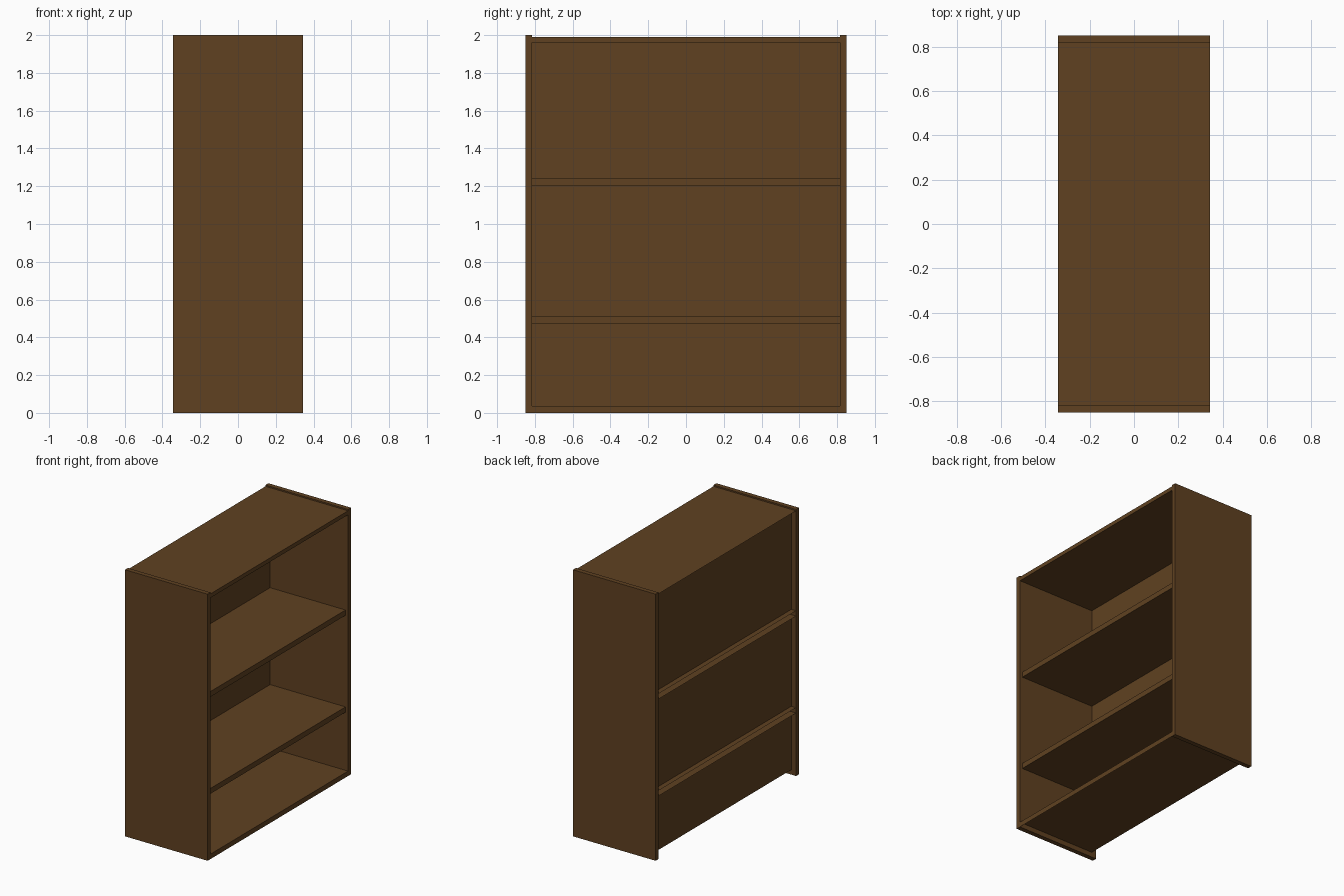
import bpy
import bmesh

if "Cube" in bpy.data.objects:
    bpy.data.objects.remove(bpy.data.objects["Cube"])

# Overall sizes: the open side of the bookcase faces +x
X_BACK, X_FRONT = -0.343, 0.343      # side panel depth
X_PANEL = -0.304                     # recessed back panel
X_SHELF = 0.322                      # shelf fronts sit slightly inside
Y_OUT, Y_IN = 0.85, 0.815

wood = bpy.data.materials.new("brown_wood")
wood.diffuse_color = (0.115, 0.053, 0.0150, 1.0)
wood.use_nodes = True
wood.node_tree.nodes["Principled BSDF"].inputs["Base Color"].default_value = wood.diffuse_color


def board(name, x, y, z, open_sides=()):
    """Box between ranges; open_sides lists (axis, sign) faces left out."""
    bm = bmesh.new()
    bmesh.ops.create_cube(bm, size=1.0)
    bm.normal_update()
    drop = [f for f in bm.faces
            if any(f.normal[a] * s > 0.9 for a, s in open_sides)]
    bmesh.ops.delete(bm, geom=drop, context='FACES')
    for v in bm.verts:
        for axis, (lo, hi) in enumerate((x, y, z)):
            v.co[axis] = hi if v.co[axis] > 0 else lo
    mesh = bpy.data.meshes.new(name)
    bm.to_mesh(mesh)
    bm.free()
    mesh.materials.append(wood)
    ob = bpy.data.objects.new(name, mesh)
    bpy.context.collection.objects.link(ob)
    return ob


inner = (-Y_IN, Y_IN)
ENDS = ((1, 1), (1, -1))             # ends hidden against the side panels
BACK = (0, -1)

# Side panels
for label, s in (("front", -1), ("rear", 1)):
    board(f"side_panel_{label}", (X_BACK, X_FRONT),
          tuple(sorted((s * Y_IN, s * Y_OUT))), (0.0, 2.0))

# Top board, slightly below the side panels: outer skin and ceiling
board("top_board", (X_BACK, X_FRONT), inner, (1.96, 1.99),
      ENDS + (BACK, (2, -1)))
board("top_ceiling", (X_PANEL, X_FRONT), inner, (1.96, 1.96),
      ENDS + (BACK, (0, 1), (2, 1)))

# Floor board, hollow underneath with a front lip
board("floor_board", (X_PANEL, X_FRONT), inner, (0.0, 0.037),
      ENDS + (BACK, (2, -1)))

# Shelves, running through the back panel with open rear ends
shelves = [(0.473, 0.513), (1.20, 1.24)]
for i, z in enumerate(shelves):
    board(f"shelf_{i + 1}", (X_BACK, X_SHELF), inner, z, ENDS + (BACK,))

# Thin back panels between the boards
levels = [0.037, *shelves[0], *shelves[1], 1.96]
for i in range(0, len(levels), 2):
    board(f"back_panel_{i // 2 + 1}", (X_PANEL, X_PANEL), inner,
          (levels[i], levels[i + 1]),
          ENDS + ((0, 1), (2, 1), (2, -1)))
